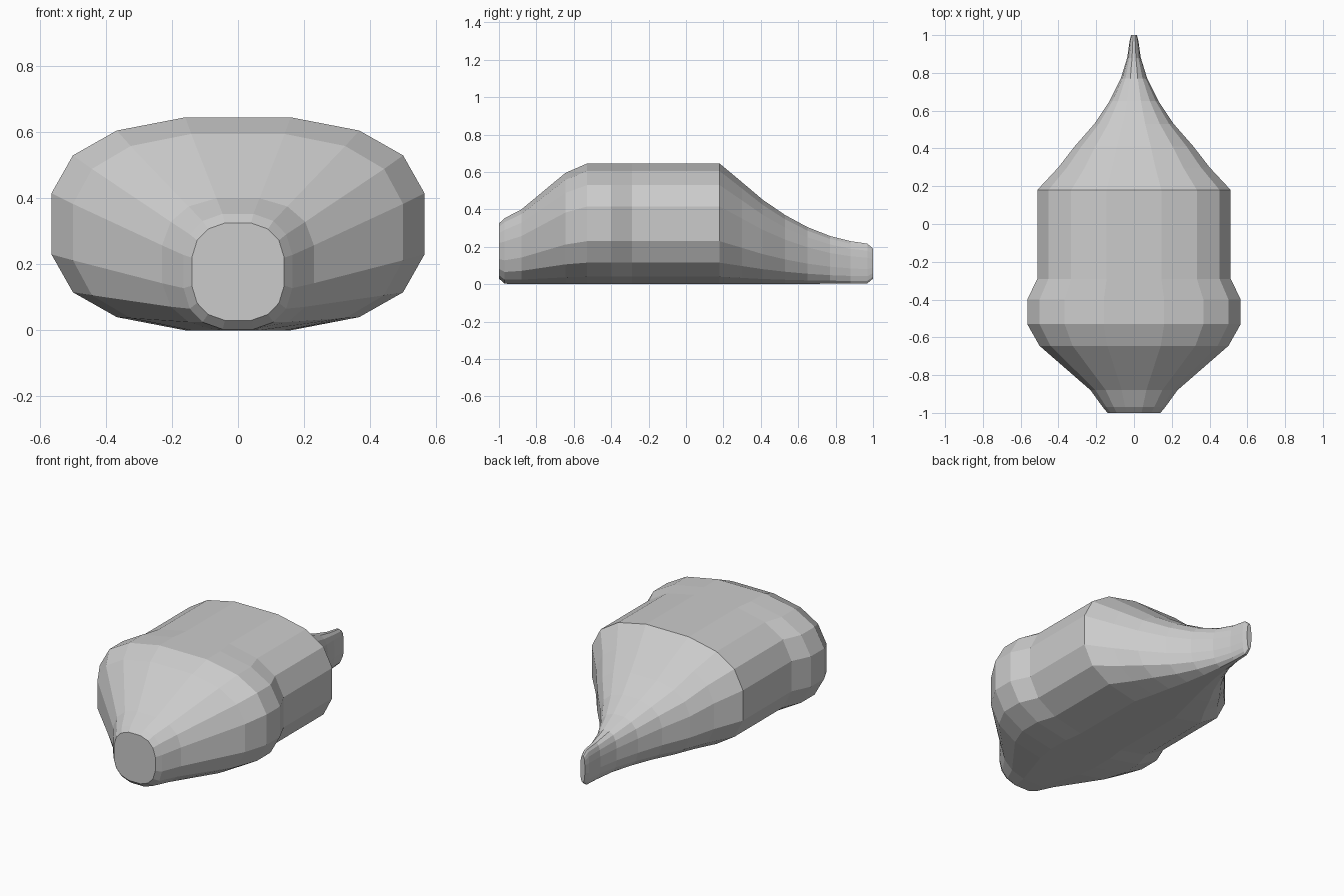
import bpy, bmesh

if "Cube" in bpy.data.objects:
    bpy.data.objects.remove(bpy.data.objects["Cube"])

# Rounded 16-sided cross-section: one quadrant, mirrored to all four
QUAD = [(1, .287), (.885, .643), (.65, .876), (.283, 1)]
upper = QUAD + [(-x, z) for x, z in reversed(QUAD)]
SECTION = upper + [(-x, -z) for x, z in upper]

# Stations along the body: y, half width, bottom, top
STATIONS = [
    (-1.0, .14, .03, .325), (-.97, .165, .003, .353), (-.88, .23, 0, .40),
    (-.645, .50, 0, .595), (-.53, .565, 0, .645), (-.40, .565, 0, .645),
    (-.29, .512, 0, .645), (.18, .512, 0, .645), (.30, .40, 0, .545),
    (.41, .315, 0, .452), (.53, .21, .001, .37), (.65, .13, .002, .305),
    (.77, .07, .003, .258), (.88, .036, .004, .23), (.97, .023, .005, .217),
    (1.0, .015, .03, .19),
]


def loft(name, stations):
    bm = bmesh.new()
    rings = []
    for y, w, lo, hi in stations:
        mid, half = (lo + hi) / 2, (hi - lo) / 2
        rings.append([bm.verts.new((x * w, y, mid + z * half)) for x, z in SECTION])
    n = len(SECTION)
    for a, b in zip(rings, rings[1:]):
        for i in range(n):
            j = (i + 1) % n
            bm.faces.new((a[i], a[j], b[j], b[i]))
    # end caps
    bm.faces.new(rings[0])
    bm.faces.new(rings[-1])
    bmesh.ops.recalc_face_normals(bm, faces=bm.faces[:])
    mesh = bpy.data.meshes.new(name)
    bm.to_mesh(mesh)
    bm.free()
    obj = bpy.data.objects.new(name, mesh)
    bpy.context.collection.objects.link(obj)
    return obj


# Tapered body with blunt nose and thin upright tail
loft("tapered_body", STATIONS)
